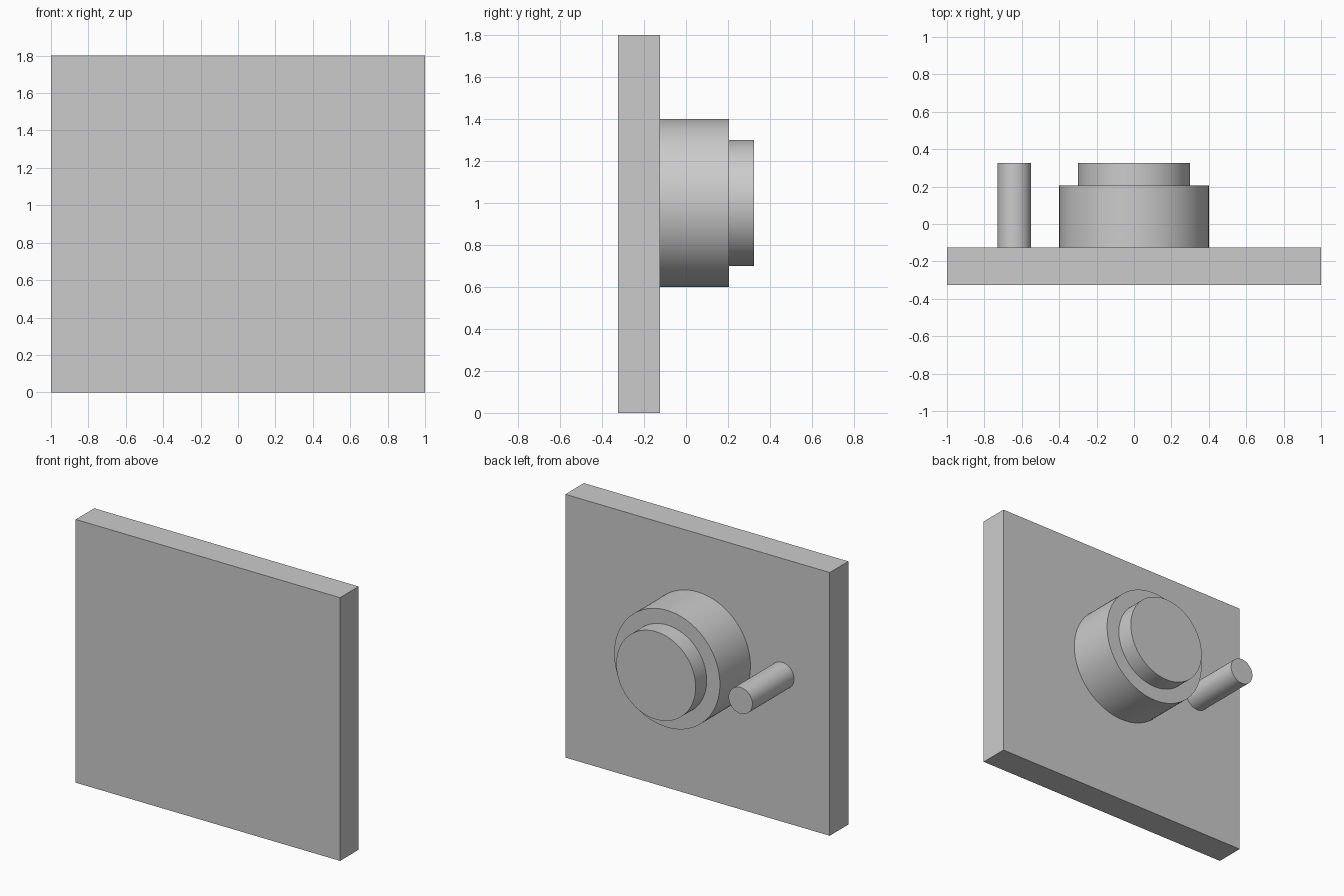
import bpy
import math

# Remove the default cube only
cube = bpy.data.objects.get("Cube")
if cube:
    bpy.data.objects.remove(cube, do_unlink=True)

# Single plain grey
GREY = (0.6, 0.6, 0.6, 1.0)
grey = bpy.data.materials.new("light_grey")
grey.use_nodes = True
grey.diffuse_color = GREY
grey.node_tree.nodes["Principled BSDF"].inputs["Base Color"].default_value = GREY

PLATE_FRONT, PLATE_BACK = -0.325, -0.125
BOSS_END, TIP_END = 0.205, 0.325
CENTRE_Z = 1.0


def finish(name):
    obj = bpy.context.object
    obj.name = obj.data.name = name
    obj.data.materials.append(grey)
    return obj


def rod(name, x, radius, y0, y1):
    """Smooth cylinder running along y from y0 to y1."""
    bpy.ops.mesh.primitive_cylinder_add(
        vertices=96, radius=radius, depth=y1 - y0,
        location=(x, (y0 + y1) / 2, CENTRE_Z), rotation=(math.pi / 2, 0, 0))
    bpy.ops.object.shade_smooth_by_angle(angle=math.radians(30))
    return finish(name)


# Flat upright plate
bpy.ops.mesh.primitive_cube_add(
    size=1, location=(0, (PLATE_FRONT + PLATE_BACK) / 2, 0.9))
plate = finish("plate")
plate.scale = (2, PLATE_BACK - PLATE_FRONT, 1.8)
bpy.ops.object.transform_apply(location=False, rotation=False, scale=True)

# Stepped round boss on the back, with a slim pin beside it
rod("boss", 0, 0.4, PLATE_BACK, BOSS_END)
rod("boss_step", 0, 0.3, BOSS_END, TIP_END)
rod("pin", -0.64, 0.09, PLATE_BACK, TIP_END)
